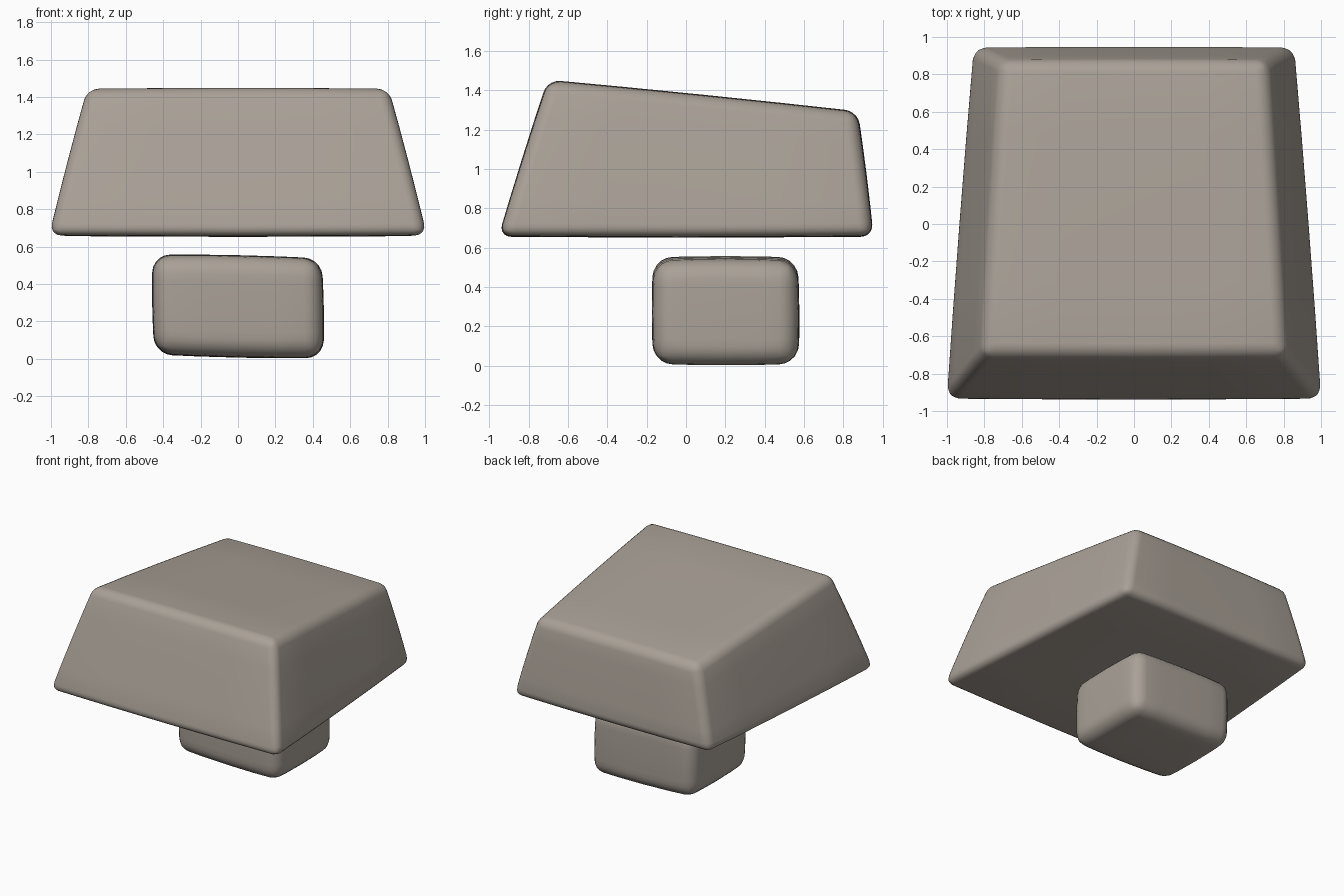
import bpy
import bmesh
from mathutils import Vector

cube = bpy.data.objects.get("Cube")
if cube:
    bpy.data.objects.remove(cube, do_unlink=True)

stone = bpy.data.materials.new("warm_grey_stone")
stone.use_nodes = True
stone.diffuse_color = (0.40, 0.355, 0.31, 1)
bsdf = stone.node_tree.nodes["Principled BSDF"]
bsdf.inputs["Base Color"].default_value = stone.diffuse_color
bsdf.inputs["Roughness"].default_value = 0.9


def rounded_block(name, bottom, top, bevel, bulge):
    """Block between two quads (front left, front right, back right, back left),
    with gently swollen faces and rounded edges."""
    bottom, top = [[Vector(p) for p in quad] for quad in (bottom, top)]
    bm = bmesh.new()
    bmesh.ops.create_cube(bm, size=2)
    bmesh.ops.subdivide_edges(bm, edges=bm.edges[:], cuts=3, use_grid_fill=True)

    def blend(quad, u, v):
        front = quad[0].lerp(quad[1], u)
        back = quad[3].lerp(quad[2], u)
        return front.lerp(back, v)

    for vert in bm.verts:
        x, y, z = vert.co
        u, v, w = (x + 1) / 2, (y + 1) / 2, (z + 1) / 2
        point = blend(bottom, u, v).lerp(blend(top, u, v), w)
        swell = Vector((x * (2 - y * y - z * z),
                        y * (2 - x * x - z * z),
                        z * (2 - x * x - y * y)))
        vert.co = point + swell * bulge
    mesh = bpy.data.meshes.new(name)
    bm.to_mesh(mesh)
    bm.free()
    mesh.materials.append(stone)
    obj = bpy.data.objects.new(name, mesh)
    bpy.context.collection.objects.link(obj)

    # Round only the twelve main edges
    mod = obj.modifiers.new("rounded_edges", "BEVEL")
    mod.width = bevel
    mod.segments = 5
    mod.limit_method = "ANGLE"
    mod.angle_limit = 0.7
    mesh.shade_smooth()
    return obj


# Large tapering stone with a top that slopes down to the back
rounded_block(
    "upper_stone",
    [(-1.015, -0.95, 0.66), (1.015, -0.95, 0.66), (0.87, 0.95, 0.66), (-0.87, 0.95, 0.66)],
    [(-0.81, -0.70, 1.45), (0.81, -0.70, 1.45), (0.71, 0.87, 1.29), (-0.71, 0.87, 1.29)],
    0.065, 0.004)

# Small block beneath it
rounded_block(
    "lower_stone",
    [(-0.44, -0.16, 0.03), (0.45, -0.16, 0.01), (0.45, 0.565, 0.01), (-0.44, 0.565, 0.03)],
    [(-0.45, -0.16, 0.55), (0.44, -0.16, 0.53), (0.44, 0.56, 0.53), (-0.45, 0.56, 0.55)],
    0.095, 0.007)
